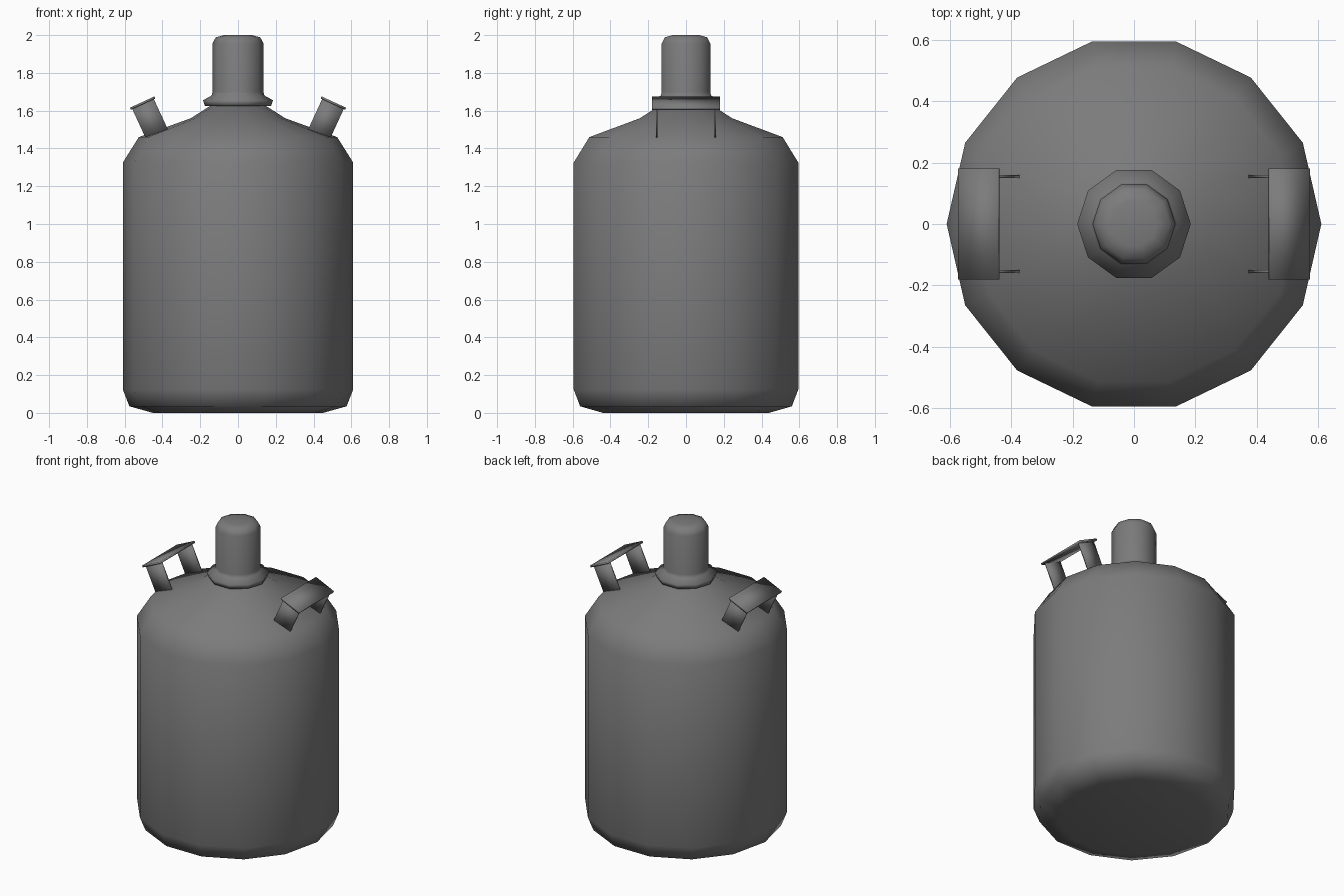
import bpy, bmesh, math
from mathutils import Matrix, Vector

if "Cube" in bpy.data.objects:
    bpy.data.objects.remove(bpy.data.objects["Cube"], do_unlink=True)

# Single dark grey paint
grey = bpy.data.materials.new("dark_grey_metal")
grey.use_nodes = True
colour = (0.2, 0.2, 0.2, 1)
grey.diffuse_color = colour
grey.node_tree.nodes["Principled BSDF"].inputs["Base Color"].default_value = colour


def finish(name, bm):
    bmesh.ops.recalc_face_normals(bm, faces=bm.faces)
    for face in bm.faces:
        face.smooth = True
    mesh = bpy.data.meshes.new(name)
    bm.to_mesh(mesh)
    bm.free()
    mesh.materials.append(grey)
    obj = bpy.data.objects.new(name, mesh)
    bpy.context.collection.objects.link(obj)
    return obj


def lathe(name, profile, sides):
    """Stack rings of the given (radius, height) pairs and close both ends."""
    bm = bmesh.new()
    rings = []
    for radius, z in profile:
        angles = [math.tau * i / sides for i in range(sides)]
        rings.append([bm.verts.new((radius * math.cos(a), radius * math.sin(a), z))
                      for a in angles])
    for low, high in zip(rings, rings[1:]):
        for i in range(sides):
            j = (i + 1) % sides
            bm.faces.new((low[i], low[j], high[j], high[i]))
    bm.faces.new(rings[0][::-1])
    bm.faces.new(rings[-1])
    return finish(name, bm)


# Bottle body with rounded base and sloping shoulders
lathe("tank_body", [(0.45, 0), (0.575, 0.035), (0.61, 0.125), (0.61, 1.325),
                    (0.525, 1.46), (0.25, 1.56), (0.14, 1.63)], 14)

# Valve cap with its flared collar
lathe("valve_cap", [(0.15, 1.625), (0.175, 1.625), (0.185, 1.655), (0.14, 1.68),
                    (0.135, 1.7), (0.135, 1.955), (0.118, 1.988), (0.075, 2)], 10)

# Tilted handle frame: local x runs outward and down, local z away from the body
tilt = Matrix.Translation((0.505, 0, 1.64)) @ Matrix.Rotation(math.radians(24.8), 4, 'Y')


def handle_part(name, centre, size):
    bm = bmesh.new()
    bmesh.ops.create_cube(bm, size=1)
    bmesh.ops.scale(bm, vec=Vector(size), verts=bm.verts)
    bmesh.ops.translate(bm, vec=Vector(centre), verts=bm.verts)
    bmesh.ops.transform(bm, matrix=tilt, verts=bm.verts)
    obj = finish(name, bm)
    obj.modifiers.new("other_side", 'MIRROR')
    return obj


# Grip plates and the thin legs that carry them
handle_part("handle_grips", (0, 0, 0), (0.143, 0.36, 0.012))
for label, y in (("front", -0.155), ("back", 0.155)):
    handle_part(label + "_handle_legs", (0, y, -0.095), (0.126, 0.01, 0.19))
